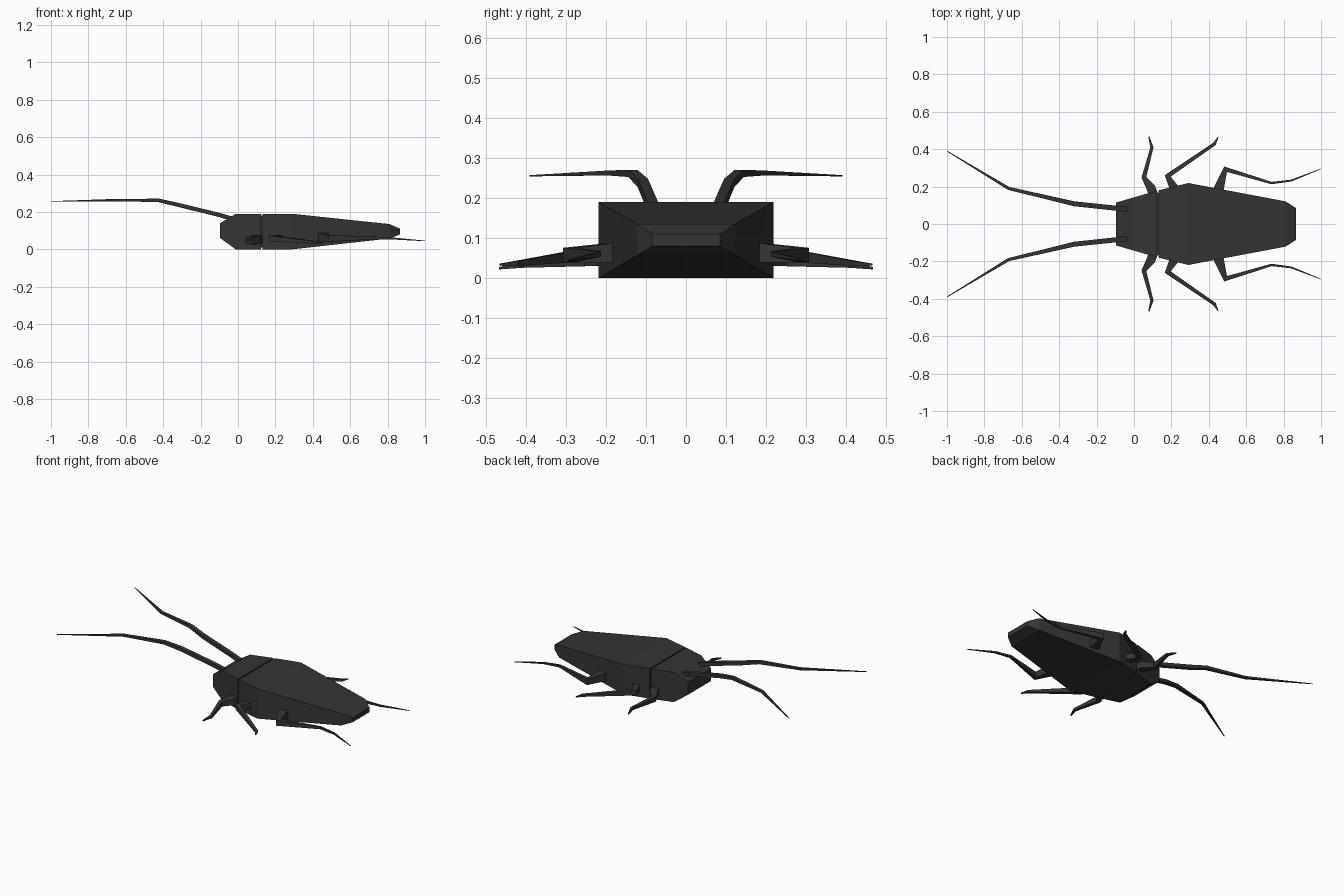
import bpy, bmesh
from mathutils import Vector

shell = bpy.data.materials.new("charcoal shell")
shell.diffuse_color = (0.035, 0.035, 0.035, 1)


def loft(name, chains):
    """Bridge each chain of four-cornered rings and cap its ends."""
    bm = bmesh.new()
    for rings in chains:
        vs = [[bm.verts.new(p) for p in r] for r in rings]
        for a, b in zip(vs, vs[1:]):
            for i in range(4):
                j = (i + 1) % 4
                bm.faces.new((a[i], a[j], b[j], b[i]))
        bm.faces.new(vs[0])
        bm.faces.new(vs[-1])
    bmesh.ops.recalc_face_normals(bm, faces=bm.faces)
    me = bpy.data.meshes.new(name)
    bm.to_mesh(me)
    bm.free()
    me.materials.append(shell)
    ob = bpy.data.objects.new(name, me)
    bpy.context.collection.objects.link(ob)
    return ob


def block(name, sections):
    """Box sections along x: (x, half width, bottom, top)."""
    return loft(name, [[[(x, -w, b), (x, w, b), (x, w, t), (x, -w, t)]
                        for x, w, b, t in sections]])


def limb_pair(name, path):
    """Tapered square limb through (x, y, z, width, height), mirrored in y."""
    pts = [Vector(p[:3]) for p in path]
    rings = []
    for i, (x, y, z, w, h) in enumerate(path):
        d = Vector((0, 0, 0))
        if i > 0:
            d += (pts[i] - pts[i - 1]).normalized()
        if i < len(pts) - 1:
            d += (pts[i + 1] - pts[i]).normalized()
        side = Vector((-d.y, d.x, 0)).normalized() * w / 2
        up = Vector((0, 0, h / 2))
        p = pts[i]
        rings.append([p - side - up, p + side - up, p + side + up, p - side + up])
    mirrored = [[Vector((v.x, -v.y, v.z)) for v in r] for r in rings]
    return loft(name, [rings, mirrored])


# Head shield, recessed seam and abdomen
block("head", [(-0.095, 0.115, 0.06, 0.14), (-0.012, 0.139, 0.0, 0.19),
               (0.123, 0.178, 0.0, 0.19)])
block("neck_seam", [(0.12, 0.165, 0.01, 0.18), (0.14, 0.165, 0.01, 0.18)])
block("abdomen", [(0.131, 0.18, 0.0, 0.19), (0.29, 0.219, 0.0, 0.19),
                  (0.81, 0.121, 0.058, 0.135), (0.867, 0.085, 0.08, 0.11)])

# Antennae
limb_pair("antennae", [(-0.03, 0.078, 0.163, 0.026, 0.024), (-0.10, 0.085, 0.184, 0.027, 0.022),
                       (-0.32, 0.108, 0.238, 0.026, 0.021), (-0.425, 0.133, 0.262, 0.023, 0.018),
                       (-0.67, 0.19, 0.263, 0.017, 0.012), (-1.0, 0.39, 0.256, 0.004, 0.003)])

# Legs
limb_pair("front_legs", [(0.11, 0.14, 0.055, 0.05, 0.04), (0.09, 0.195, 0.052, 0.048, 0.04),
                         (0.053, 0.25, 0.046, 0.026, 0.032), (0.096, 0.41, 0.033, 0.017, 0.014),
                         (0.079, 0.467, 0.025, 0.006, 0.006)])
limb_pair("middle_legs", [(0.23, 0.16, 0.06, 0.05, 0.036), (0.21, 0.20, 0.06, 0.046, 0.036),
                          (0.18, 0.257, 0.058, 0.032, 0.032), (0.43, 0.428, 0.036, 0.018, 0.012),
                          (0.45, 0.465, 0.034, 0.005, 0.005)])
limb_pair("hind_legs", [(0.448, 0.16, 0.063, 0.055, 0.05), (0.455, 0.195, 0.063, 0.053, 0.048),
                        (0.49, 0.293, 0.058, 0.032, 0.036), (0.735, 0.219, 0.061, 0.013, 0.014),
                        (0.84, 0.232, 0.057, 0.01, 0.01), (1.0, 0.295, 0.045, 0.003, 0.003)])
